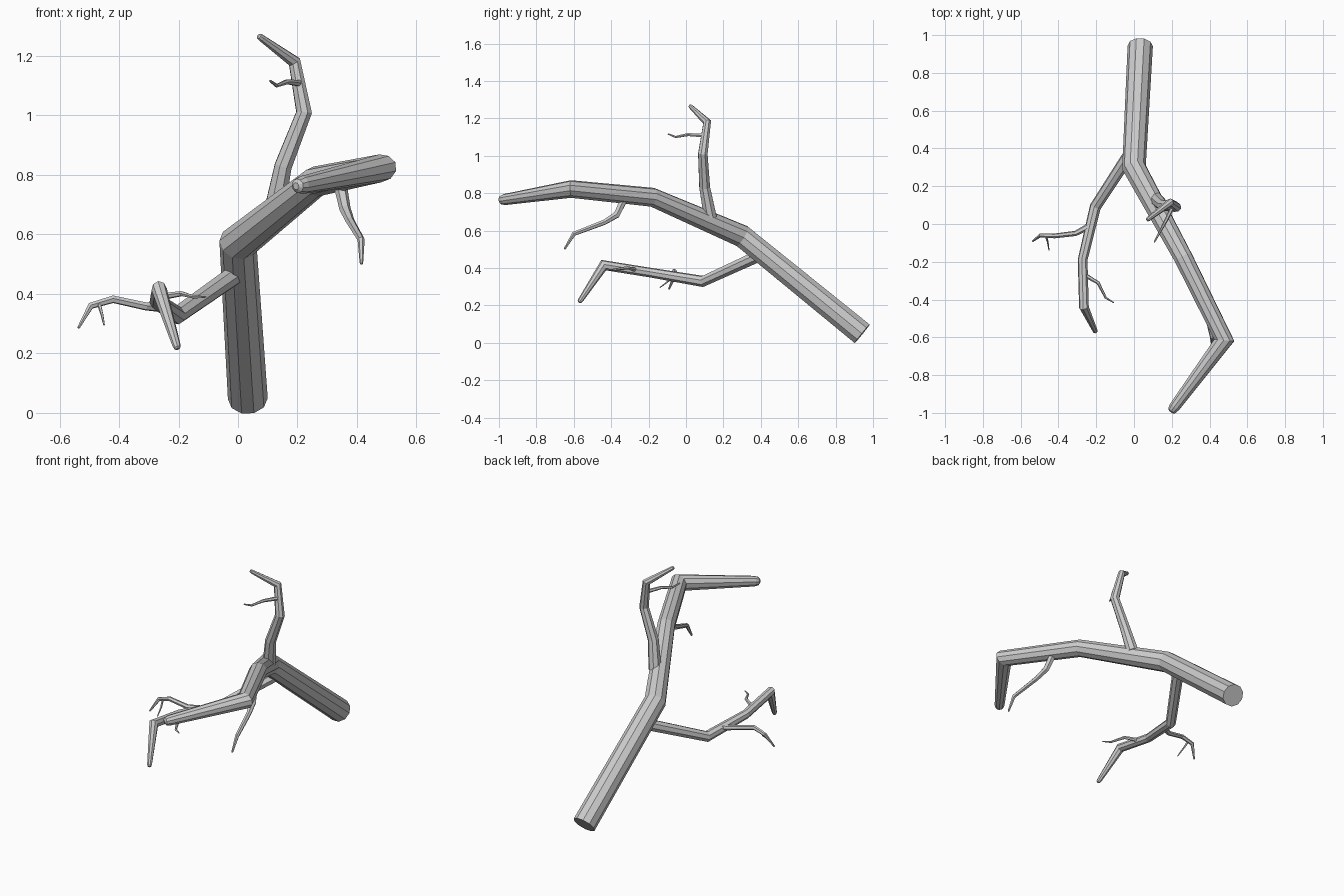
import bpy, bmesh, math
from mathutils import Vector


def branch(name, sides, nodes):
    """Tapered, mitred tube through (x, y, z, radius) nodes, with a blunt rounded tip."""
    pts = [Vector(n[:3]) for n in nodes]
    rad = [n[3] for n in nodes]
    # rounded tip: shoulder, then a smaller end ring
    d = (pts[-1] - pts[-2]).normalized()
    tip, r = pts[-1], rad[-1]
    pts[-1] = tip - d * r * 1.1
    pts += [tip - d * r * 0.3, tip]
    rad += [r * 0.8, r * 0.4]

    dirs = [(b - a).normalized() for a, b in zip(pts, pts[1:])]
    u = dirs[0].cross(Vector((1, 0, 0))).normalized()
    v = dirs[0].cross(u)
    step = 2 * math.pi / sides
    offs = [u * math.cos((i + .5) * step) + v * math.sin((i + .5) * step)
            for i in range(sides)]

    bm = bmesh.new()
    rings = []
    for k, p in enumerate(pts):
        if k > 0:
            # slide the section along the segment onto the mitre plane
            d = dirs[k - 1]
            n = (d + dirs[min(k, len(dirs) - 1)]).normalized()
            offs = [o - d * (o.dot(n) / d.dot(n)) for o in offs]
        rings.append([bm.verts.new(p + o * rad[k]) for o in offs])
    for a, b in zip(rings, rings[1:]):
        for i in range(sides):
            j = (i + 1) % sides
            bm.faces.new((a[i], a[j], b[j], b[i]))
    bm.faces.new(rings[0])
    bm.faces.new(rings[-1])
    bmesh.ops.recalc_face_normals(bm, faces=bm.faces)
    mesh = bpy.data.meshes.new(name)
    bm.to_mesh(mesh)
    bm.free()
    obj = bpy.data.objects.new(name, mesh)
    bpy.context.collection.objects.link(obj)
    return obj


# main limb, from the cut end to the tip
branch("main_limb", 10, [
    (0.033, 0.942, 0.048, 0.067), (0.0, 0.30, 0.57, 0.062),
    (0.262, -0.18, 0.778, 0.051), (0.478, -0.615, 0.822, 0.047),
    (0.195, -0.995, 0.762, 0.030)])

# lower side branch and its twigs
branch("lower_branch", 8, [
    (-0.01, 0.39, 0.465, 0.034), (-0.205, 0.09, 0.328, 0.030),
    (-0.272, -0.19, 0.375, 0.026), (-0.265, -0.44, 0.415, 0.026),
    (-0.203, -0.572, 0.215, 0.014)])
branch("lower_outer_twig", 6, [
    (-0.235, -0.01, 0.352, 0.017), (-0.31, -0.05, 0.358, 0.014),
    (-0.42, -0.063, 0.382, 0.013), (-0.495, -0.06, 0.36, 0.011),
    (-0.537, -0.092, 0.285, 0.005)])
branch("lower_outer_twiglet", 5, [
    (-0.468, -0.06, 0.37, 0.007), (-0.457, -0.095, 0.33, 0.005),
    (-0.45, -0.14, 0.295, 0.003)])
branch("lower_inner_twig", 6, [
    (-0.26, -0.27, 0.39, 0.012), (-0.19, -0.312, 0.401, 0.009),
    (-0.15, -0.39, 0.39, 0.006), (-0.107, -0.417, 0.39, 0.003)])

# upright branch and its twig
branch("upright_branch", 8, [
    (0.12, 0.13, 0.67, 0.037), (0.152, 0.10, 0.83, 0.031),
    (0.222, 0.09, 1.01, 0.027), (0.19, 0.113, 1.18, 0.021),
    (0.068, 0.02, 1.268, 0.012)])
branch("upright_twig", 6, [
    (0.21, 0.10, 1.108, 0.012), (0.165, 0.01, 1.113, 0.009),
    (0.13, -0.055, 1.10, 0.006), (0.107, -0.097, 1.117, 0.004)])

# drooping twig under the main limb
branch("drooping_twig", 6, [
    (0.345, -0.335, 0.76, 0.022), (0.36, -0.37, 0.685, 0.019),
    (0.377, -0.435, 0.645, 0.015), (0.414, -0.60, 0.582, 0.012),
    (0.415, -0.65, 0.50, 0.006)])
